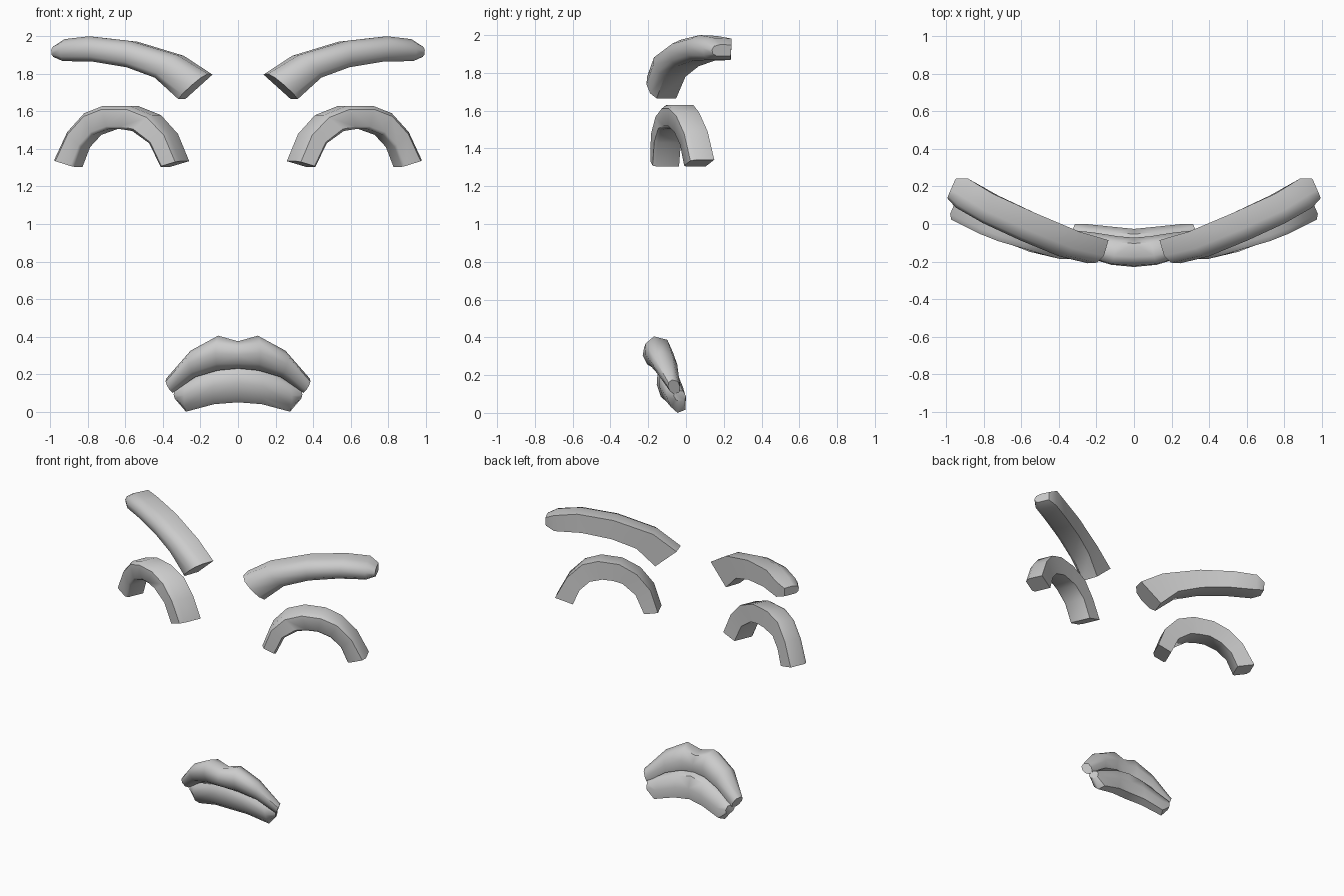
import bpy, bmesh, math

grey = bpy.data.materials.new("plain_grey")
grey.diffuse_color = (0.6, 0.6, 0.6, 1)

# Cross-sections: (depth 0 front..1 back, height 0 upper edge..1 lower edge)
BROW = [(1, 0.03), (0.4, 0), (0.1, 0.15), (0, 0.45), (0.05, 0.8), (0.25, 1), (1, 1)]
ARCH = [(1, 0), (0.2, 0), (0, 0.15), (0, 0.88), (0.12, 1), (1, 1)]
LIP = [(0.85, 0.1), (0.4, 0), (0.08, 0.2), (0, 0.5), (0.12, 0.82), (0.4, 1), (0.85, 0.9), (1, 0.5)]


def loft(name, section, stations, cap_start=True):
    """Sweep a section through stations (upper x, z, front y, lower x, z, front y, depth), mirrored in x."""
    bm = bmesh.new()
    rings = []
    for ux, uz, uy, lx, lz, ly, depth in stations:
        lean = min(0.4, 1.8 * ux)          # the face wraps backwards at the sides
        ring = []
        for d, h in section:
            x = ux + (lx - ux) * h - lean * depth * d
            y = uy + (ly - uy) * h + 0.92 * depth * d
            ring.append(bm.verts.new((x, y, uz + (lz - uz) * h)))
        rings.append(ring)
    n = len(section)
    for a, b in zip(rings, rings[1:]):
        for i in range(n):
            j = (i + 1) % n
            bm.faces.new((a[i], a[j], b[j], b[i]))
    if cap_start:
        bm.faces.new(rings[0])
    bm.faces.new(rings[-1][::-1])
    bmesh.ops.recalc_face_normals(bm, faces=bm.faces)
    # keep the open half-lip pointing outwards (its front must face -y)
    front = min(bm.faces, key=lambda f: f.calc_center_median().y)
    if front.normal.y > 0:
        bmesh.ops.reverse_faces(bm, faces=bm.faces)
    mesh = bpy.data.meshes.new(name)
    bm.to_mesh(mesh)
    bm.free()
    mesh.materials.append(grey)
    ob = bpy.data.objects.new(name, mesh)
    bpy.context.collection.objects.link(ob)
    mirror = ob.modifiers.new("mirror", 'MIRROR')
    mirror.use_clip = True
    bpy.ops.object.select_all(action='DESELECT')
    ob.select_set(True)
    bpy.context.view_layer.objects.active = ob
    bpy.ops.object.shade_smooth_by_angle(angle=math.radians(50))
    return ob


# Brows
loft("eyebrows", BROW, [
    (0.18, 1.80, -0.225, 0.33, 1.665, -0.190, 0.15),
    (0.35, 1.90, -0.190, 0.46, 1.78, -0.150, 0.16),
    (0.60, 1.975, -0.090, 0.61, 1.835, -0.085, 0.165),
    (0.82, 2.00, 0.010, 0.79, 1.865, 0.000, 0.165),
    (0.95, 1.985, 0.090, 0.95, 1.868, 0.085, 0.165),
    (0.995, 1.95, 0.140, 0.995, 1.89, 0.135, 0.11)])

# Arched eyelids
loft("eyelids", ARCH, [
    (0.32, 1.335, -0.190, 0.42, 1.305, -0.175, 0.15),
    (0.38, 1.48, -0.190, 0.48, 1.43, -0.165, 0.15),
    (0.47, 1.58, -0.165, 0.57, 1.495, -0.145, 0.15),
    (0.59, 1.63, -0.130, 0.63, 1.505, -0.120, 0.14),
    (0.73, 1.63, -0.090, 0.70, 1.505, -0.095, 0.14),
    (0.83, 1.59, -0.050, 0.78, 1.475, -0.065, 0.13),
    (0.92, 1.49, -0.005, 0.84, 1.41, -0.035, 0.13),
    (0.99, 1.34, 0.030, 0.88, 1.305, -0.015, 0.13)])

# Upper lip
loft("upper_lip", LIP, [
    (0.0, 0.375, -0.238, 0.0, 0.23, -0.220, 0.17),
    (0.12, 0.405, -0.230, 0.12, 0.22, -0.205, 0.165),
    (0.275, 0.325, -0.185, 0.25, 0.185, -0.165, 0.14),
    (0.395, 0.175, -0.100, 0.36, 0.10, -0.090, 0.07)], cap_start=False)

# Lower lip
loft("lower_lip", LIP, [
    (0.0, 0.25, -0.165, 0.0, 0.05, -0.145, 0.14),
    (0.13, 0.23, -0.155, 0.14, 0.04, -0.125, 0.135),
    (0.28, 0.17, -0.120, 0.295, 0.0, -0.085, 0.11),
    (0.345, 0.12, -0.070, 0.34, 0.06, -0.060, 0.07)], cap_start=False)
